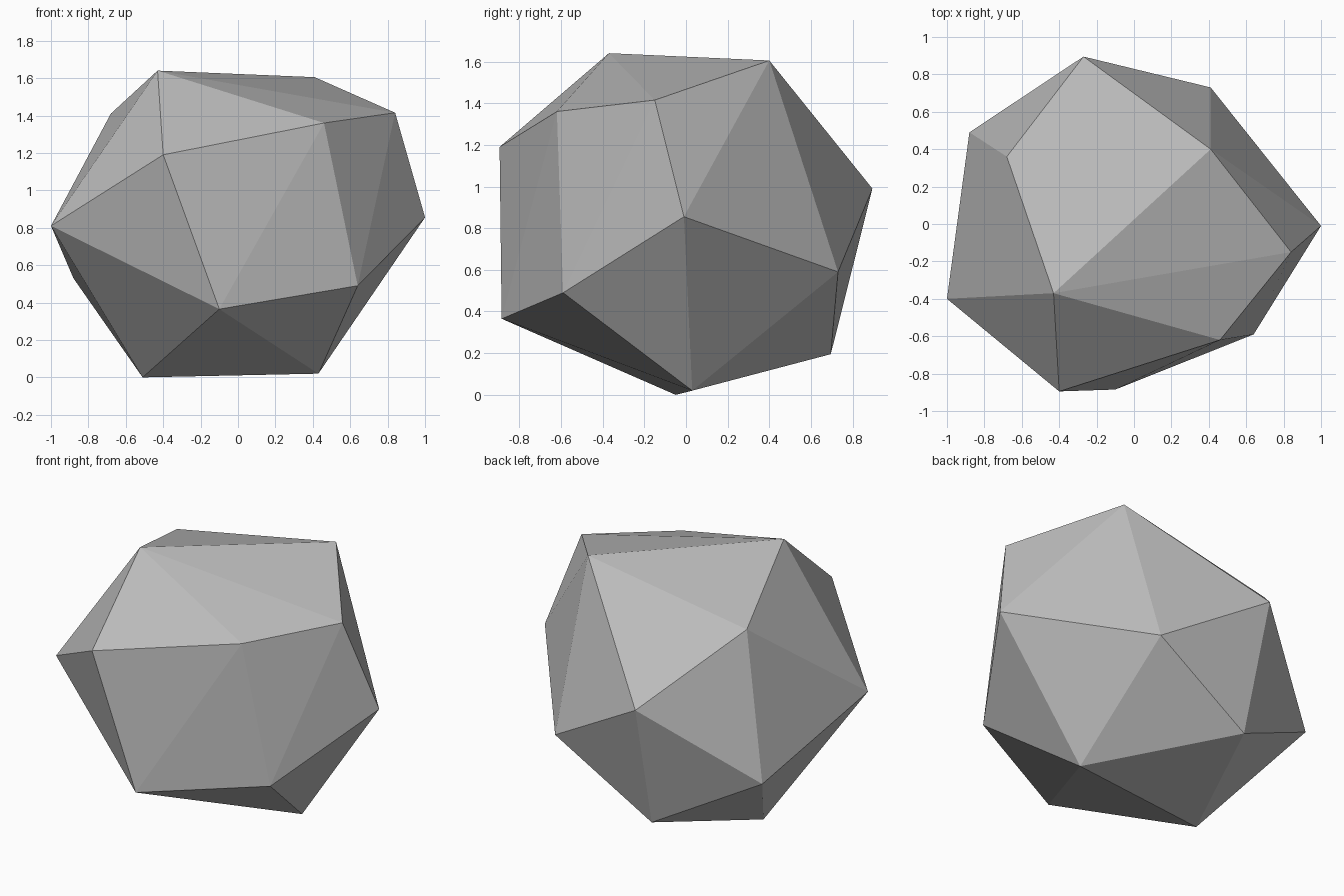
import bpy, bmesh

if "Cube" in bpy.data.objects:
    bpy.data.objects.remove(bpy.data.objects["Cube"])

# Corner points of the faceted boulder, from the top down
CORNERS = [
    (-0.43, -0.37, 1.64), (0.41, 0.40, 1.605), (0.84, -0.15, 1.415),
    (-0.68, 0.36, 1.41), (0.46, -0.62, 1.36), (-0.40, -0.895, 1.19),
    (-0.27, 0.895, 0.99), (1.0, -0.01, 0.855), (-1.0, -0.40, 0.81),
    (0.41, 0.73, 0.59), (-0.88, 0.49, 0.53), (0.64, -0.59, 0.49),
    (-0.10, -0.885, 0.365), (-0.245, 0.695, 0.195),
    (0.43, 0.03, 0.02), (-0.51, -0.05, 0.0),
]

# Stone colour
stone = bpy.data.materials.new("grey stone")
stone.diffuse_color = (0.5, 0.5, 0.5, 1)
stone.use_nodes = True
stone.node_tree.nodes["Principled BSDF"].inputs["Base Color"].default_value = stone.diffuse_color

# Boulder: flat-shaded skin stretched over the corners
bm = bmesh.new()
for corner in CORNERS:
    bm.verts.new(corner)
bmesh.ops.convex_hull(bm, input=bm.verts[:])
bmesh.ops.recalc_face_normals(bm, faces=bm.faces[:])
mesh = bpy.data.meshes.new("boulder")
bm.to_mesh(mesh)
bm.free()
mesh.materials.append(stone)
boulder = bpy.data.objects.new("boulder", mesh)
bpy.context.collection.objects.link(boulder)
